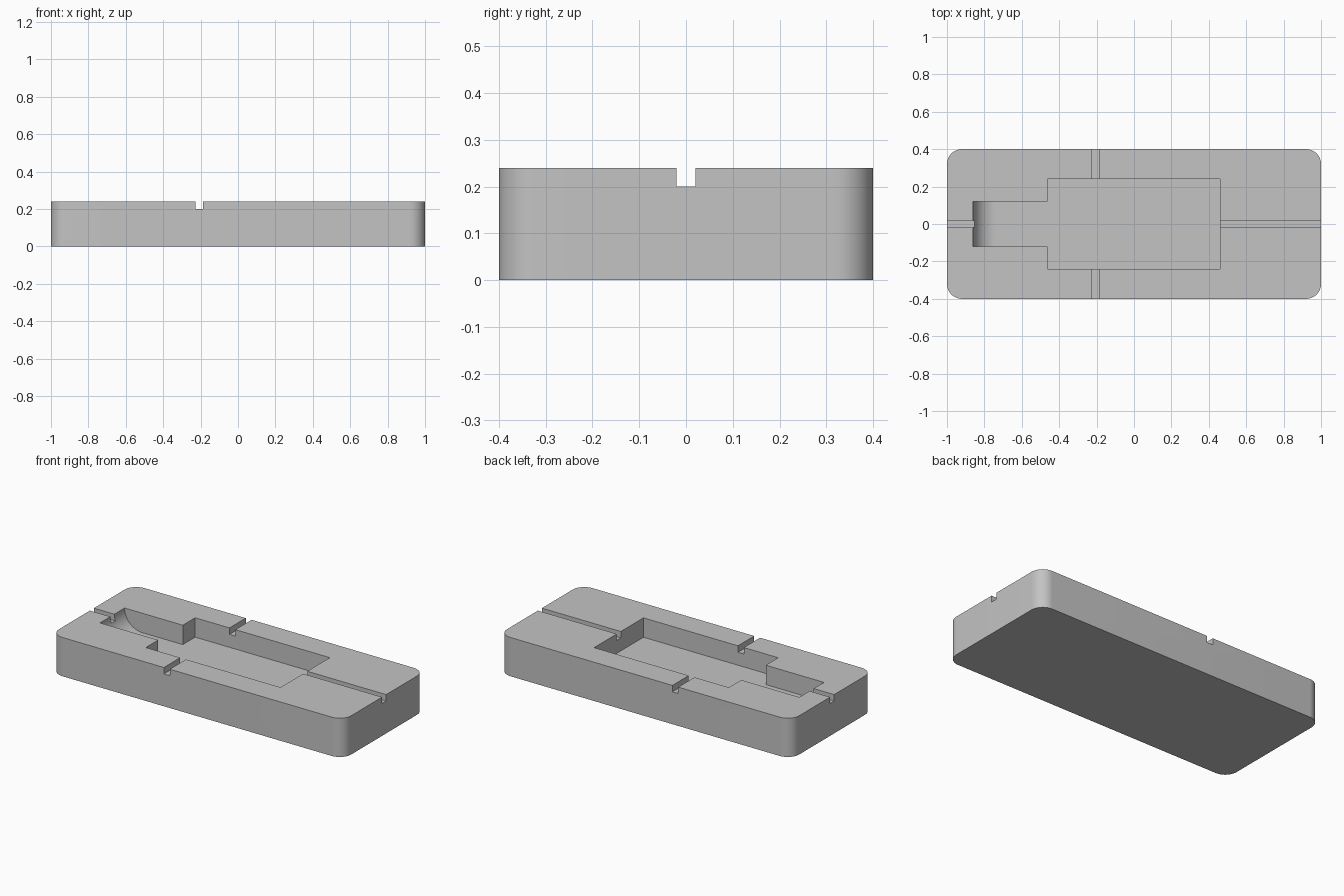
import bpy
import bmesh
from math import cos, sin, pi, radians
from mathutils import Vector

default = bpy.data.objects.get("Cube")
if default:
    bpy.data.objects.remove(default, do_unlink=True)

LENGTH, WIDTH, HEIGHT = 2.0, 0.8, 0.24
CORNER = 0.08
FLOOR = 0.12          # floor of the pocket and channel
GROOVE_FLOOR = 0.2
ABOVE = 0.4           # cutters reach past the top face

grey = bpy.data.materials.new("plain grey")
grey.use_nodes = True
grey.diffuse_color = (0.55, 0.55, 0.55, 1)
grey.node_tree.nodes["Principled BSDF"].inputs["Base Color"].default_value = grey.diffuse_color


def prism(name, points, direction):
    """Extrude a closed outline along a direction."""
    bm = bmesh.new()
    face = bm.faces.new([bm.verts.new(p) for p in points])
    new = bmesh.ops.extrude_face_region(bm, geom=[face])["geom"]
    verts = [g for g in new if isinstance(g, bmesh.types.BMVert)]
    bmesh.ops.translate(bm, verts=verts, vec=Vector(direction))
    bmesh.ops.recalc_face_normals(bm, faces=bm.faces)
    mesh = bpy.data.meshes.new(name)
    bm.to_mesh(mesh)
    bm.free()
    mesh.materials.append(grey)
    obj = bpy.data.objects.new(name, mesh)
    bpy.context.collection.objects.link(obj)
    return obj


def box(name, x0, x1, y0, y1, z0):
    outline = [(x0, y0, z0), (x1, y0, z0), (x1, y1, z0), (x0, y1, z0)]
    return prism(name, outline, (0, 0, ABOVE - z0))


def arc(cx, cy, radius, start, end, steps):
    angles = [start + (end - start) * i / steps for i in range(steps + 1)]
    return [(cx + radius * cos(a), cy + radius * sin(a)) for a in angles]


# Block with rounded vertical corners
outline = []
for i, (sx, sy) in enumerate([(1, 1), (-1, 1), (-1, -1), (1, -1)]):
    outline += arc(sx * (LENGTH / 2 - CORNER), sy * (WIDTH / 2 - CORNER),
                   CORNER, i * pi / 2, (i + 1) * pi / 2, 16)
block = prism("mould_block", [(x, y, 0) for x, y in outline], (0, 0, HEIGHT))

# Channel whose outer end curves down to the floor
radius = HEIGHT - FLOOR
side = arc(-0.74, HEIGHT, radius, pi, 1.5 * pi, 24)
side += [(-0.4, FLOOR), (-0.4, ABOVE), (-0.74 - radius, ABOVE)]
channel = prism("channel_cutter", [(x, -0.12, z) for x, z in side], (0, 0.24, 0))

cutters = [
    box("pocket_cutter", -0.462, 0.46, -0.241, 0.241, FLOOR),
    channel,
    box("long_groove_cutter", -1.1, 1.1, -0.02, 0.02, GROOVE_FLOOR),
    box("cross_groove_cutter", -0.227, -0.187, -0.5, 0.5, GROOVE_FLOOR),
]

# Cut the recesses, then discard the cutters
bpy.ops.object.select_all(action='DESELECT')
block.select_set(True)
bpy.context.view_layer.objects.active = block
for cutter in cutters:
    cutter.hide_render = True
    mod = block.modifiers.new(cutter.name, 'BOOLEAN')
    mod.operation = 'DIFFERENCE'
    mod.solver = 'EXACT'
    mod.object = cutter
    bpy.ops.object.modifier_apply(modifier=mod.name)
    bpy.data.objects.remove(cutter, do_unlink=True)

bpy.ops.object.shade_smooth_by_angle(angle=radians(30))
